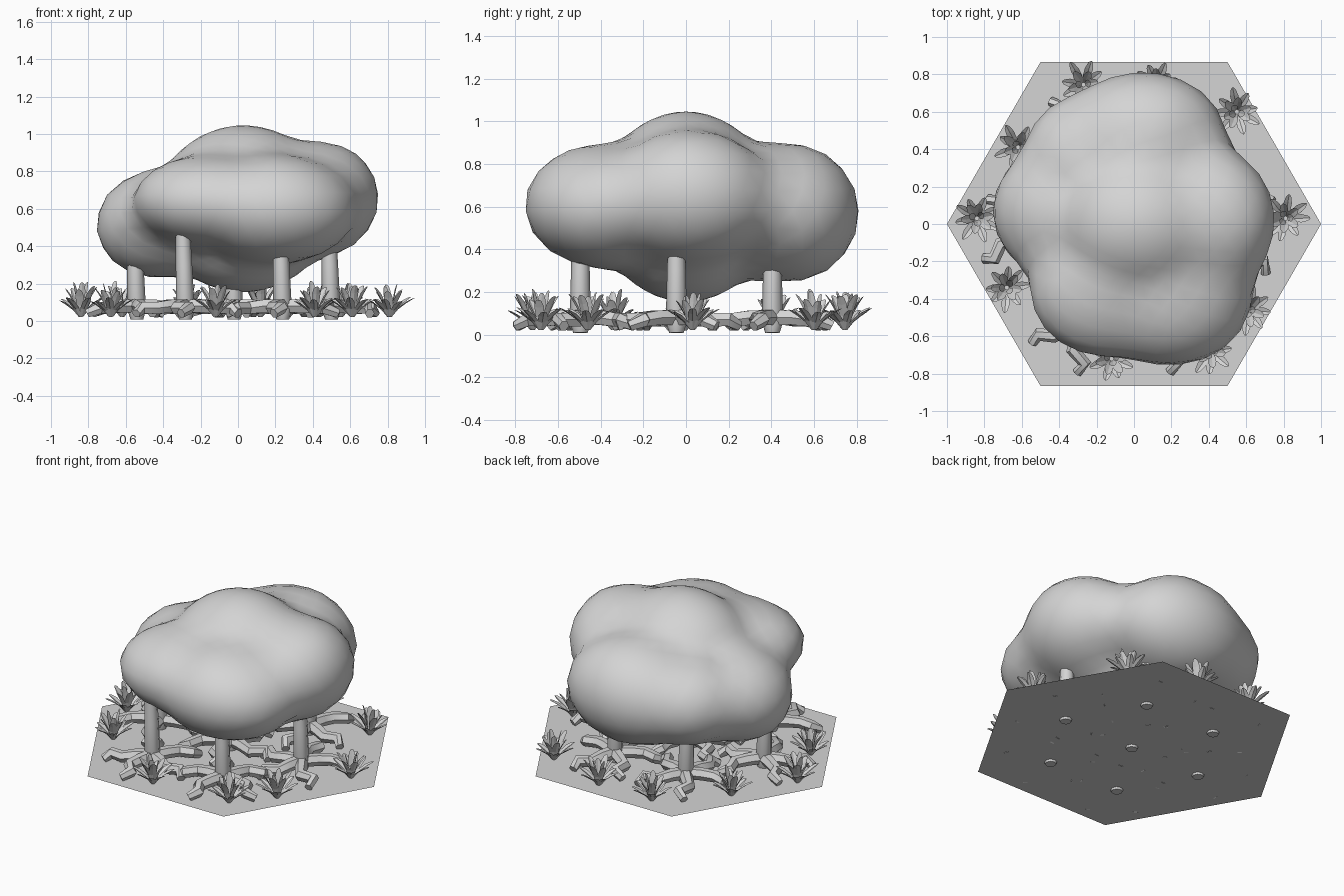
import bpy, bmesh, math, random
from mathutils import Vector

random.seed(4)
cube = bpy.data.objects.get("Cube")
if cube:
    bpy.data.objects.remove(cube, do_unlink=True)

GREY = bpy.data.materials.new("plain grey")
GREY.use_nodes = True
GREY.diffuse_color = (0.66, 0.66, 0.66, 1)
GREY.node_tree.nodes["Principled BSDF"].inputs["Base Color"].default_value = (0.66, 0.66, 0.66, 1)

GROUND = 0.022


def finish(name, bm, smooth_angle=None):
    mesh = bpy.data.meshes.new(name)
    bm.to_mesh(mesh)
    bm.free()
    mesh.materials.append(GREY)
    ob = bpy.data.objects.new(name, mesh)
    bpy.context.collection.objects.link(ob)
    if smooth_angle:
        bpy.ops.object.select_all(action='DESELECT')
        ob.select_set(True)
        bpy.context.view_layer.objects.active = ob
        bpy.ops.object.shade_smooth_by_angle(angle=math.radians(smooth_angle))
    return ob


def tube(bm, path, radii, sides):
    """Sweep a round section along a path and cap both ends."""
    rings = []
    for i, p in enumerate(path):
        along = (path[min(i + 1, len(path) - 1)] - path[max(i - 1, 0)]).normalized()
        ref = Vector((0, 0, 1)) if abs(along.z) < 0.9 else Vector((1, 0, 0))
        u = ref.cross(along).normalized()
        v = along.cross(u)
        rings.append([bm.verts.new(p + radii[i] * (u * math.cos(a) + v * math.sin(a)))
                      for a in (math.tau * k / sides for k in range(sides))])
    for low, high in zip(rings, rings[1:]):
        for k in range(sides):
            n = (k + 1) % sides
            bm.faces.new((low[k], low[n], high[n], high[k]))
    bm.faces.new(rings[0][::-1])
    bm.faces.new(rings[-1])


def flat_dir(angle):
    return Vector((math.cos(angle), math.sin(angle), 0))


# Hexagonal ground sheet
bm = bmesh.new()
bm.faces.new([bm.verts.new(flat_dir(math.radians(60 * k)) + Vector((0, 0, GROUND)))
              for k in range(6)])
finish("ground_tile", bm)

# Leafy canopy: one faceted skin wrapped around overlapping lobes (centre, radii)
LOBES = [
    ((0.03, 0.00, 0.60), (0.48, 0.42, 0.45)),    # middle
    ((-0.16, -0.36, 0.64), (0.42, 0.38, 0.25)),  # front, right half
    ((0.20, -0.39, 0.60), (0.46, 0.39, 0.30)),   # front, left half
    ((0.43, 0.02, 0.65), (0.34, 0.40, 0.32)),    # left side
    ((-0.43, 0.07, 0.52), (0.35, 0.36, 0.30)),   # right side
    ((-0.30, 0.38, 0.55), (0.30, 0.32, 0.28)),   # back corner
    ((0.05, 0.48, 0.57), (0.46, 0.35, 0.34)),    # back
]
CORE = Vector((0, 0, 0.58))


def reach(d):
    """Distance from the core to the outermost lobe along a direction."""
    best = 0.2
    for centre, radii in LOBES:
        o = Vector([(CORE[i] - centre[i]) / radii[i] for i in range(3)])
        s = Vector([d[i] / radii[i] for i in range(3)])
        a, b, c = s.dot(s), o.dot(s), o.dot(o) - 1
        disc = b * b - a * c
        if disc > 0:
            best = max(best, (math.sqrt(disc) - b) / a)
    return best


bm = bmesh.new()
bmesh.ops.create_icosphere(bm, subdivisions=4, radius=1)
for v in bm.verts:
    d = v.co.normalized()
    v.co = CORE + d * reach(d)
for _ in range(2):
    bmesh.ops.smooth_vert(bm, verts=bm.verts, factor=0.5,
                          use_axis_x=True, use_axis_y=True, use_axis_z=True)
finish("canopy", bm, 60)

# Seven trunks, one in the middle and six in a ring, each with spreading roots
MIDDLE = Vector((-0.02, -0.045, 0))
spots = [(MIDDLE, 0)]
for k, first_root in enumerate((-40, 0, 0, -36, -40, -30)):
    a = math.radians(60 * k)
    spots.append((MIDDLE + flat_dir(a) * 0.52, a + math.radians(first_root)))

for n, (spot, first) in enumerate(spots):
    bm = bmesh.new()
    path = [spot + Vector((-0.03 * z, 0, z)) for z in (0.008, 0.06, 0.3, 0.5)]
    tube(bm, path, (0.034, 0.05, 0.044, 0.038), 8)
    finish(f"trunk_{n}", bm, 50)

    bm = bmesh.new()
    for r in range(5):
        a = first + math.radians(72 * r) + random.uniform(-.1, .1)
        out, side = flat_dir(a), flat_dir(a + math.pi / 2)
        bend = random.choice((-1, 1)) * random.uniform(0.03, 0.05)
        steps = ((0, 0, .08), (.1, .5, .08), (.18, 1, .07), (.25, -.4, .07), (.3, .5, .04))
        path = [spot + out * d + side * bend * s + Vector((0, 0, z)) for d, s, z in steps]
        tube(bm, path, (0.04, 0.039, 0.037, 0.036, 0.026), 6)
    finish(f"roots_{n}", bm, 45)

# Leafy plants around the rim
PLANTS = [(-.27, .745), (.12, .745), (.55, .60), (.81, .03), (.61, -.46),
          (.41, -.68), (-.12, -.72), (-.68, -.34), (-.84, .03), (-.62, .41)]


def leaf(bm, base, angle, spread, height, width):
    """A folded blade that arches outwards to a blunt point."""
    out, side = flat_dir(angle), flat_dir(angle + math.pi / 2)
    rows = []
    for t, w in ((0, .4), (.35, .85), (.7, 1), (.92, .65), (1, .2)):
        mid = base + out * spread * t ** 1.2 + Vector((0, 0, height * t ** 0.85))
        edge = side * width * w
        fold = Vector((0, 0, 0.25 * width * w)) - out * 0.2 * width * w
        rows.append([bm.verts.new(p) for p in (mid - edge + fold, mid, mid + edge + fold)])
    for low, high in zip(rows, rows[1:]):
        for k in range(2):
            bm.faces.new((low[k], low[k + 1], high[k + 1], high[k]))


for n, (x, y) in enumerate(PLANTS):
    bm = bmesh.new()
    base = Vector((x, y, GROUND))
    turn = random.uniform(0, math.tau)
    for count, spread, height, width in ((8, .115, .095, .022), (6, .075, .155, .023), (3, .03, .175, .02)):
        for k in range(count):
            a = turn + math.tau * (k + random.uniform(-.2, .2)) / count
            size = random.uniform(0.85, 1.1)
            leaf(bm, base + flat_dir(a) * 0.012, a, spread * size, height * size, width)
        turn += 0.4
    finish(f"plant_{n}", bm)
